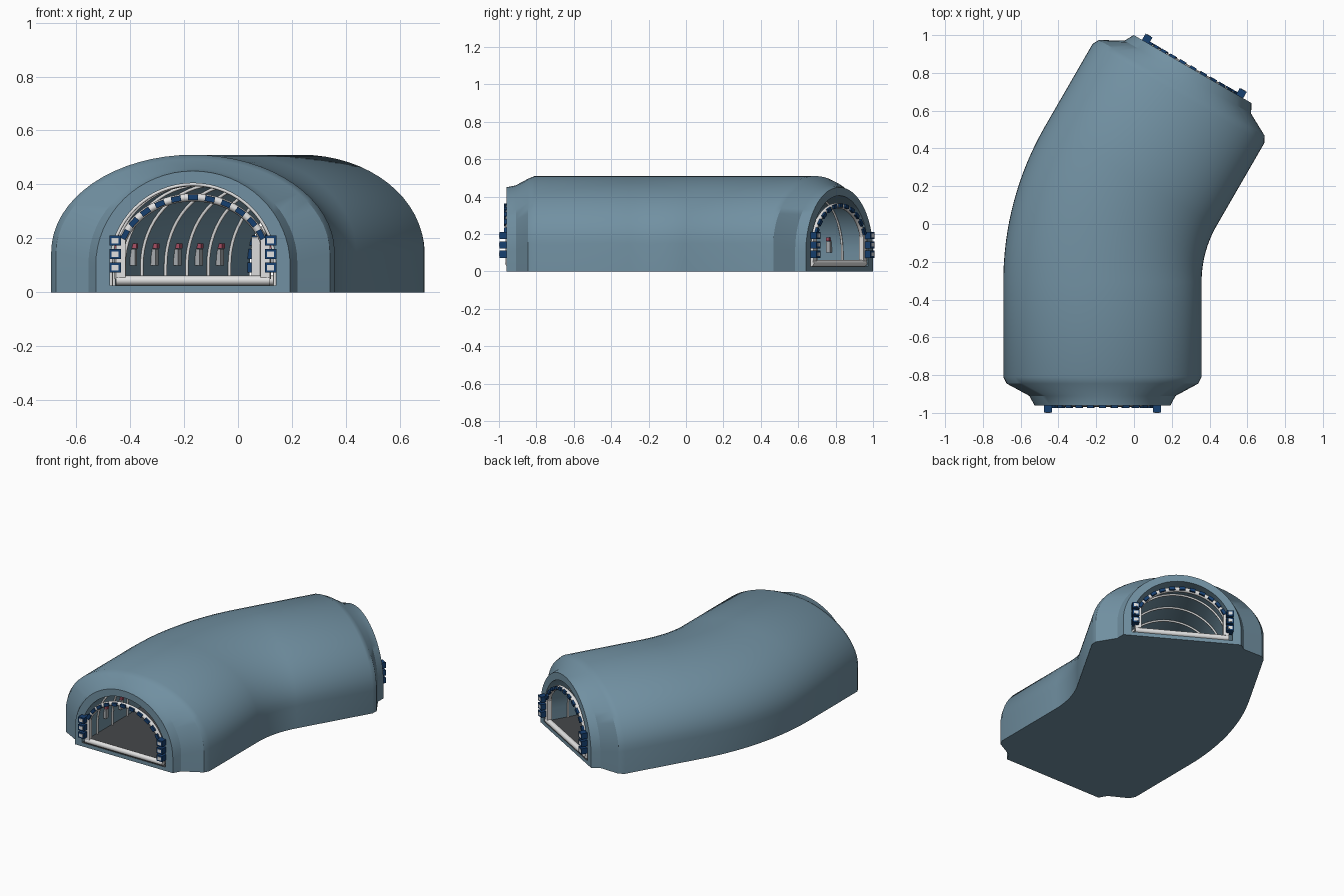
import bpy, bmesh, math
from mathutils import Matrix, Vector

if "Cube" in bpy.data.objects:
    bpy.data.objects.remove(bpy.data.objects["Cube"])


def material(name, r, g, b):
    m = bpy.data.materials.new(name)
    m.use_nodes = True
    m.diffuse_color = (r, g, b, 1)
    m.node_tree.nodes["Principled BSDF"].inputs["Base Color"].default_value = (r, g, b, 1)
    return m


SHELL = material("slate blue", 0.165, 0.28, 0.36)
FLOOR = material("dark grey", 0.06, 0.065, 0.07)
WHITE = material("off white", 0.75, 0.75, 0.75)
BLUE = material("deep blue", 0.008, 0.05, 0.16)
GREY = material("light grey", 0.4, 0.42, 0.44)
RED = material("dull red", 0.4, 0.08, 0.13)

# Centre line: straight, thirty degree bend, straight
START = Vector((-0.167, -0.96, 0))
STRAIGHT, RADIUS, TURN = 0.654, 1.12, math.pi / 6
ARC = RADIUS * TURN
LENGTH = 2 * STRAIGHT + ARC


def frame(s, side=0, z=0):
    """Matrix at distance s on the path: x to the side, y ahead, z up."""
    a = min(max((s - STRAIGHT) / RADIUS, 0), TURN)
    ahead = Vector((math.sin(a), math.cos(a), 0))
    right = Vector((math.cos(a), -math.sin(a), 0))
    p = START + Vector((RADIUS * (1 - math.cos(a)), RADIUS * math.sin(a), 0))
    p += ahead * (s - a * RADIUS if s < STRAIGHT + ARC else s - STRAIGHT - ARC)
    if STRAIGHT >= s:
        p = START + ahead * s
    elif s < STRAIGHT + ARC:
        p += Vector((0, STRAIGHT, 0)) - ahead * STRAIGHT
    else:
        p += Vector((0, STRAIGHT, 0))
    p += right * side
    return Matrix.Translation((p.x, p.y, z)) @ Matrix.Rotation(-a, 4, "Z")


def arch(half, top, base, low, n=32):
    """Arch profile: upright legs and a half ellipse."""
    pts = [(half * math.cos(math.pi * i / n), base + (top - base) * math.sin(math.pi * i / n))
           for i in range(n + 1)]
    return [(half, low)] + pts + [(-half, low)]


def smooth(obj, angle):
    bpy.ops.object.select_all(action="DESELECT")
    obj.select_set(True)
    bpy.context.view_layer.objects.active = obj
    bpy.ops.object.shade_smooth_by_angle(angle=math.radians(angle))


def make_object(name, bm, *mats):
    mesh = bpy.data.meshes.new(name)
    bm.to_mesh(mesh)
    bm.free()
    for m in mats:
        mesh.materials.append(m)
    obj = bpy.data.objects.new(name, mesh)
    bpy.context.collection.objects.link(obj)
    return obj


def boxes(name, mat, items):
    """One object of many boxes, each a matrix and a size."""
    bm = bmesh.new()
    for matrix, size in items:
        bmesh.ops.create_cube(bm, size=1, matrix=matrix @ Matrix.Diagonal((*size, 1)))
    return make_object(name, bm, mat)


def tubes(name, mat, paths, radius):
    curve = bpy.data.curves.new(name, "CURVE")
    curve.dimensions = "3D"
    curve.bevel_depth = radius
    curve.bevel_resolution = 2
    curve.use_fill_caps = True
    curve.materials.append(mat)
    for path in paths:
        spline = curve.splines.new("POLY")
        spline.points.add(len(path) - 1)
        for point, co in zip(spline.points, path):
            point.co = (*co, 1)
    obj = bpy.data.objects.new(name, curve)
    bpy.context.collection.objects.link(obj)


def arch_path(s, half, top, base, low):
    return [frame(s) @ Vector((x, 0, z)) for x, z in arch(half, top, base, low)]


# Tunnel shell: outer skin swept forward, inner skin swept back
taper = [(0, 0.36, 0.45, 0.1), (0.05, 0.387, 0.46, 0.11),
         (0.115, 0.507, 0.495, 0.145), (0.15, 0.525, 0.51, 0.15)]
bends = [STRAIGHT + ARC * i / 16 for i in range(17)]
outer = taper + [(s, *taper[-1][1:]) for s in bends]
outer += [(LENGTH - s, *rest) for s, *rest in reversed(taper)]
rings = [(s, arch(h, t, b, 0)) for s, h, t, b in outer]
inner = arch(0.308, 0.405, 0.1, 0.025)
rings += [(s, inner) for s in [LENGTH] + bends[::-1] + [0]]

bm = bmesh.new()
loops = [[bm.verts.new(frame(s) @ Vector((x, 0, z))) for x, z in prof] for s, prof in rings]
for a, b in zip(loops, loops[1:] + loops[:1]):
    for i in range(len(a)):
        j = (i + 1) % len(a)
        bm.faces.new((a[i], a[j], b[j], b[i]))
bmesh.ops.recalc_face_normals(bm, faces=bm.faces)
for f in bm.faces:
    if f.normal.z > 0.9 and f.calc_center_median().z < 0.04:
        f.material_index = 1
smooth(make_object("tunnel_shell", bm, SHELL, FLOOR), 30)

# Inner ribs and wall lamps
count = 11
step = LENGTH / (count + 1)
tubes("inner_ribs", WHITE,
      [arch_path(step * (i + 1), 0.303, 0.4, 0.1, 0.025) for i in range(count)], 0.006)
spots = [(step * (i + 0.5), side) for i in range(1, count) for side in (-0.298, 0.298)]
boxes("lamp_posts", GREY, [(frame(s, x, 0.13), (0.02, 0.025, 0.06)) for s, x in spots])
boxes("lamp_tips", RED, [(frame(s, x * 0.98, 0.172), (0.018, 0.02, 0.018)) for s, x in spots])

# Gate at each end
for end, s0, out in (("front", 0, -1), ("back", LENGTH, 1)):
    s_in = s0 - out * 0.01
    tubes(end + "_gate_arch", WHITE, [arch_path(s_in, 0.275, 0.352, 0.12, 0.05)], 0.015)
    tubes(end + "_threshold_rail", WHITE,
          [[frame(s_in, x, 0.044).translation for x in (-0.285, 0.285)]], 0.018)
    boxes(end + "_gate_pillars", WHITE,
          [(frame(s_in, x, 0.13), (0.035, 0.03, 0.15)) for x in (-0.268, 0.268)])

    # Blue markers around the arch
    markers = []
    for i in range(11):
        a = math.radians(24 + 13.2 * i)
        x, z = 0.275 * math.cos(a), 0.12 + 0.232 * math.sin(a)
        tilt = math.atan2(0.232 * math.cos(a), 0.275 * math.sin(a))
        markers.append((frame(s0, x, z) @ Matrix.Rotation(tilt, 4, "Y"), (0.036, 0.026, 0.02)))
    boxes(end + "_arch_markers", BLUE, markers)

    # Side blocks with pale plates
    places = [(x, z) for x in (-0.288, 0.288) for z in (0.092, 0.142, 0.192)]
    boxes(end + "_side_blocks", BLUE,
          [(frame(s0 + out * 0.01, x, z), (0.042, 0.056, 0.038)) for x, z in places])
    boxes(end + "_block_plates", WHITE,
          [(frame(s0 + out * 0.038, x, z), (0.026, 0.004, 0.02)) for x, z in places])
